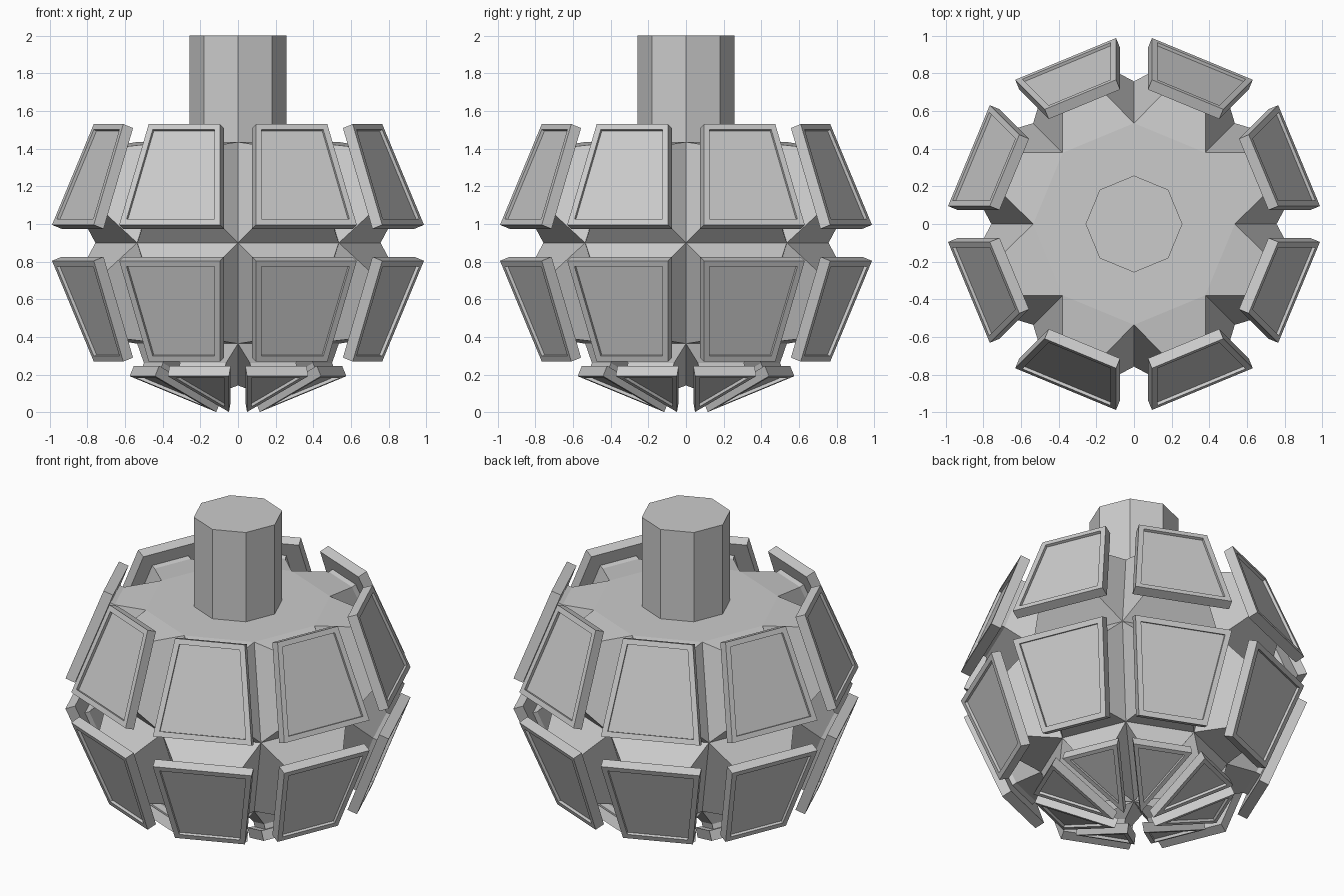
import bpy, bmesh
from math import sin, cos, pi
from mathutils import Vector

if "Cube" in bpy.data.objects:
    bpy.data.objects.remove(bpy.data.objects["Cube"])

R, MID, SIDES = 0.757, 0.9, 8


def pt(lat, k):
    """Point on the low-poly core sphere: latitude in degrees, segment index."""
    a, b = 2 * pi * k / SIDES, lat * pi / 180
    return Vector((R * cos(b) * cos(a), R * cos(b) * sin(a), MID + R * sin(b)))


def offset(poly, inset, lift):
    """Inset a counter-clockwise polygon in its plane and lift it along its normal."""
    n = (poly[1] - poly[0]).cross(poly[2] - poly[1]).normalized()
    out = []
    for i, p in enumerate(poly):
        d1 = (p - poly[i - 1]).normalized()
        d2 = (poly[(i + 1) % len(poly)] - p).normalized()
        s = d1.cross(d2).dot(n)
        out.append(p + (d2 - d1) * (inset / s) + n * lift)
    return out


def loft(bm, poly, rings, bottom=True):
    """Skin a stack of (inset, lift) copies of a polygon and cap it."""
    loops = [[bm.verts.new(v) for v in offset(poly, *r)] for r in rings]
    n = len(poly)
    for a, b in zip(loops, loops[1:]):
        for i in range(n):
            j = (i + 1) % n
            bm.faces.new((a[i], a[j], b[j], b[i]))
    bm.faces.new(loops[-1])
    if bottom:
        bm.faces.new(loops[0][::-1])


def finish(bm, name):
    bmesh.ops.remove_doubles(bm, verts=bm.verts, dist=0.0005)
    me = bpy.data.meshes.new(name)
    bm.to_mesh(me)
    bm.free()
    ob = bpy.data.objects.new(name, me)
    bpy.context.collection.objects.link(ob)


# Sphere faces by row
rows = {"upper": [], "lower": [], "bottom": []}
for k in range(SIDES):
    rows["upper"].append([pt(0, k), pt(0, k + 1), pt(45, k + 1), pt(45, k)])
    rows["lower"].append([pt(-45, k), pt(-45, k + 1), pt(0, k + 1), pt(0, k)])
    rows["bottom"].append([pt(-90, 0), pt(-45, k + 1), pt(-45, k)])

pedestal = {"upper": [(0, 0), (.095, .18), (.095, .215)],
            "lower": [(0, 0), (.095, .18), (.095, .215)],
            "bottom": [(0, 0), (.05, .09), (.05, .125)]}
plate = {"upper": [(0, .207), (0, .267), (.032, .267), (.032, .25)],
         "lower": [(0, .207), (0, .267), (.032, .267), (.032, .25)],
         "bottom": [(.02, .12), (.02, .18), (.045, .18), (.045, .163)]}

# Core body: grooved faces raised into pedestals, flat octagonal top
bm = bmesh.new()
for row, polys in rows.items():
    for poly in polys:
        loft(bm, poly, pedestal[row], bottom=False)
bm.faces.new([bm.verts.new(pt(45, k)) for k in range(SIDES)])
finish(bm, "core_body")

# Armour panels with recessed faces
for row, polys in rows.items():
    bm = bmesh.new()
    for poly in polys:
        loft(bm, poly, plate[row])
    finish(bm, row + "_panels")

# Neck
base = MID + R * sin(pi / 4) - 0.01
bm = bmesh.new()
ring = [Vector((.257 * cos(2 * pi * k / 8), .257 * sin(2 * pi * k / 8), base)) for k in range(8)]
loft(bm, ring, [(0, 0), (0, 2 - base)])
finish(bm, "neck")
